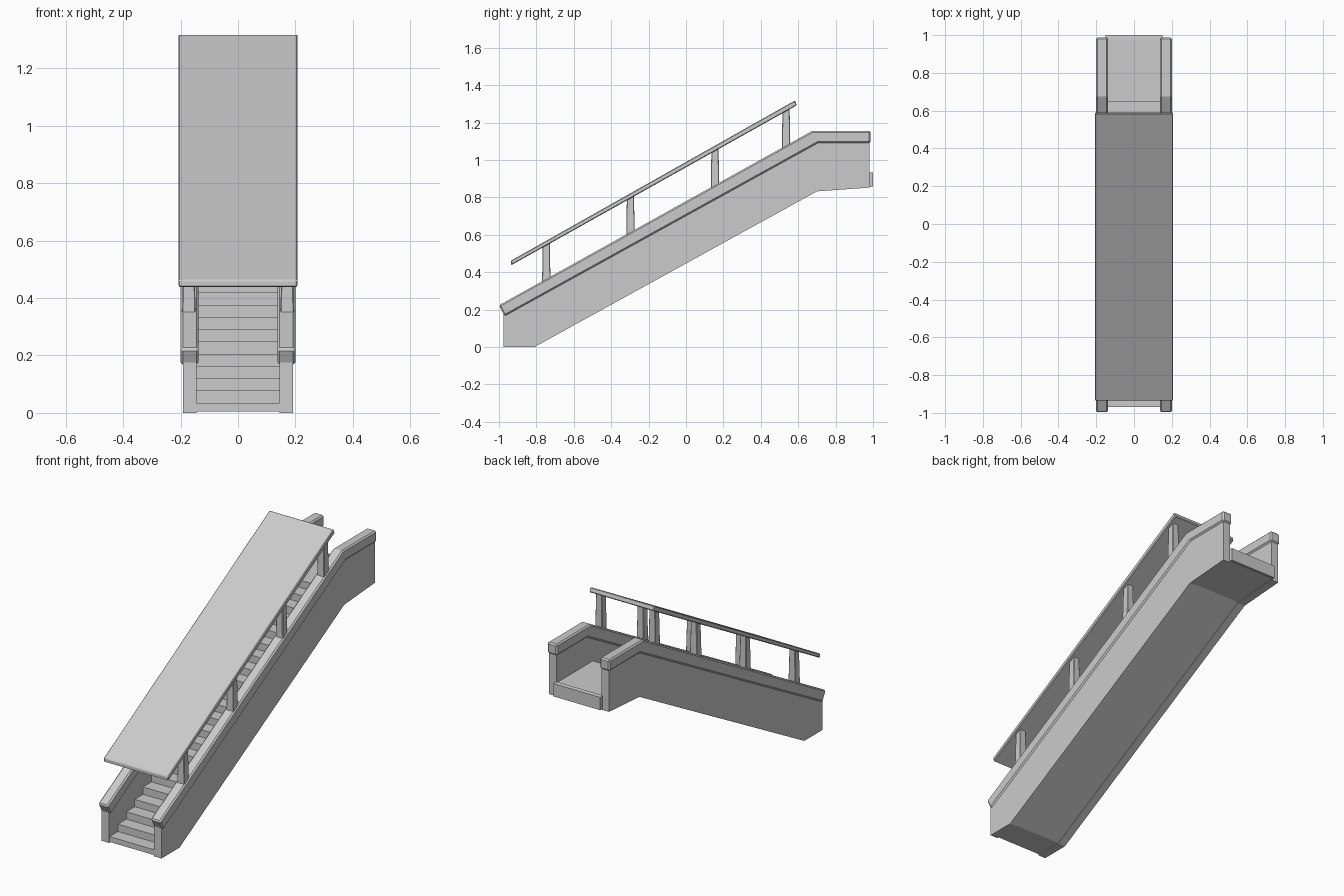
import bpy, bmesh

cube = bpy.data.objects.get("Cube")
if cube:
    bpy.data.objects.remove(cube, do_unlink=True)

concrete = bpy.data.materials.new("light grey")
concrete.use_nodes = True
grey = (0.6, 0.6, 0.6, 1)
concrete.diffuse_color = grey
concrete.node_tree.nodes["Principled BSDF"].inputs["Base Color"].default_value = grey


def finish(name, bm, bevel=0):
    bmesh.ops.recalc_face_normals(bm, faces=bm.faces)
    mesh = bpy.data.meshes.new(name)
    bm.to_mesh(mesh)
    bm.free()
    mesh.materials.append(concrete)
    obj = bpy.data.objects.new(name, mesh)
    bpy.context.collection.objects.link(obj)
    if bevel:
        mod = obj.modifiers.new("Bevel", "BEVEL")
        mod.width = bevel
        mod.segments = 1
    return obj


def extrude_side(name, profile, x0, x1, bevel=0):
    """Sweep a (y, z) outline across from x0 to x1."""
    bm = bmesh.new()
    face = bm.faces.new([bm.verts.new((x0, y, z)) for y, z in profile])
    swept = bmesh.ops.extrude_face_region(bm, geom=[face])["geom"]
    verts = [v for v in swept if isinstance(v, bmesh.types.BMVert)]
    bmesh.ops.translate(bm, verts=verts, vec=(x1 - x0, 0, 0))
    return finish(name, bm, bevel)


def post(name, side, y, z0, z1):
    """Square post, slightly narrower at the top."""
    bm = bmesh.new()
    bmesh.ops.create_cube(bm, size=1)
    for v in bm.verts:
        top = v.co.z > 0
        v.co.x = side * 0.171 + v.co.x * (0.038 if top else 0.048)
        v.co.y = y + v.co.y * (0.038 if top else 0.046)
        v.co.z = z1 if top else z0
    return finish(name, bm, 0.003)


# Side walls, copings and roof posts
wall = [(-0.975, 0), (-0.81, 0), (0.70, 0.832), (0.98, 0.852),
        (0.98, 1.11), (0.70, 1.11), (-0.975, 0.18)]
coping = [(-0.97, 0.165), (0.705, 1.09), (0.987, 1.09),
          (0.987, 1.155), (0.675, 1.155), (-1.0, 0.223)]
for side, label in ((1, "left"), (-1, "right")):
    extrude_side(label + "_wall", wall, side * 0.145, side * 0.192)
    extrude_side(label + "_coping", coping, side * 0.137, side * 0.2, 0.008)
    for i, y in enumerate((-0.747, -0.297, 0.155, 0.535)):
        roof_z = 0.965 + 0.5625 * y
        post(f"{label}_post_{i + 1}", side, y, roof_z - 0.23, roof_z + 0.01)

# Stair flight with landing and sloping underside
steps, rise, run = 22, 0.0426, 0.0769
flight = [(-0.81, 0.004), (-0.97, 0.004)]
for i in range(steps):
    y, z = -0.97 + i * run, 0.035 + i * rise
    flight.append((y, z))
    if i < steps - 1:
        flight += [(y + run, z)]
flight += [(0.99, 0.93), (0.99, 0.855), (0.70, 0.836)]
extrude_side("stair_flight", flight, -0.146, 0.146)

# Lip on the landing edge
lip = [(0.975, 0.856), (1.0, 0.858), (1.0, 0.932), (0.975, 0.934)]
extrude_side("landing_lip", lip, -0.15, 0.15)

# Sloping flat roof
roof = [(-0.935, 0.437), (-0.935, 0.462), (0.583, 1.318), (0.592, 1.292)]
extrude_side("roof", roof, -0.207, 0.207, 0.004)
